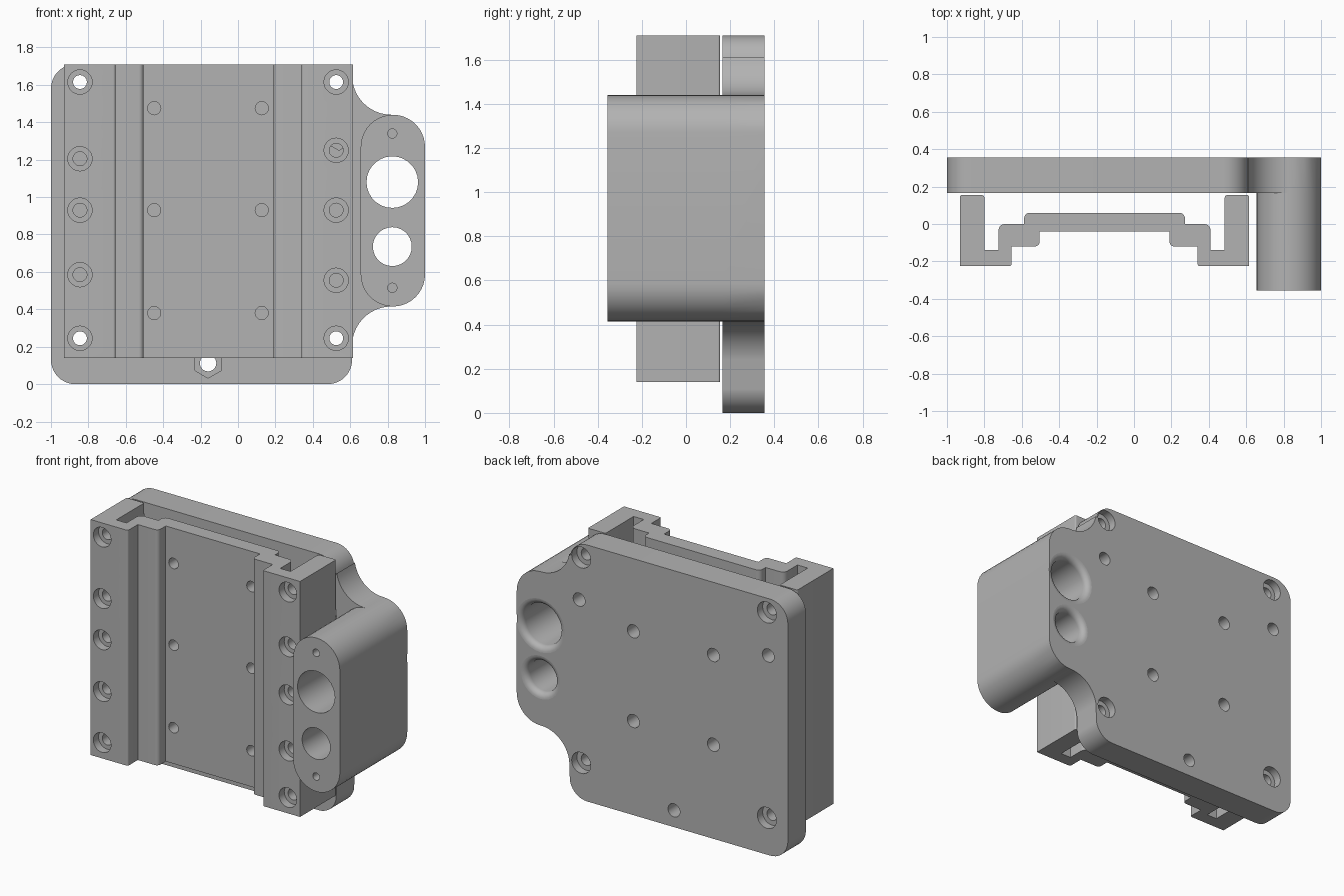
import bpy, bmesh, math
from mathutils import Vector

if "Cube" in bpy.data.objects:
    bpy.data.objects.remove(bpy.data.objects["Cube"], do_unlink=True)

grey = bpy.data.materials.new("machined grey")
grey.use_nodes = True
GREY = (0.45, 0.45, 0.45, 1)
grey.diffuse_color = GREY
grey.node_tree.nodes["Principled BSDF"].inputs["Base Color"].default_value = GREY


def make_object(name, bm):
    bmesh.ops.recalc_face_normals(bm, faces=bm.faces[:])
    mesh = bpy.data.meshes.new(name)
    bm.to_mesh(mesh)
    bm.free()
    mesh.materials.append(grey)
    obj = bpy.data.objects.new(name, mesh)
    bpy.context.collection.objects.link(obj)
    return obj


def extrude(name, points, direction):
    bm = bmesh.new()
    face = bm.faces.new([bm.verts.new(p) for p in points])
    new = bmesh.ops.extrude_face_region(bm, geom=[face])["geom"]
    bmesh.ops.translate(bm, vec=Vector(direction),
                        verts=[v for v in new if isinstance(v, bmesh.types.BMVert)])
    return make_object(name, bm)


def arc(cx, cz, r, start, end, steps=10):
    angles = [math.radians(start + (end - start) * i / steps) for i in range(steps + 1)]
    return [(cx + r * math.cos(a), cz + r * math.sin(a)) for a in angles]


def cutter(spots, profile, sides=28):
    """Closed turned shapes along y, one at each (x, z); profile is (radius, y)."""
    bm = bmesh.new()
    for x, z in spots:
        rings = []
        for r, y in profile:
            turn = [2 * math.pi * i / sides for i in range(sides)]
            rings.append([bm.verts.new((x + r * math.sin(t), y, z + r * math.cos(t)))
                          for t in turn])
        for a, b in zip(rings, rings[1:]):
            for i in range(sides):
                j = (i + 1) % sides
                bm.faces.new((a[i], a[j], b[j], b[i]))
        bm.faces.new(rings[0])
        bm.faces.new(rings[-1])
    return make_object("cutter", bm)


def combine(target, other, operation="DIFFERENCE"):
    mod = target.modifiers.new("combine", "BOOLEAN")
    mod.operation, mod.solver, mod.object = operation, "EXACT", other
    bpy.context.view_layer.objects.active = target
    bpy.ops.object.modifier_apply(modifier=mod.name)
    bpy.data.objects.remove(other, do_unlink=True)


def finish(obj):
    bpy.ops.object.select_all(action="DESELECT")
    obj.select_set(True)
    bpy.context.view_layer.objects.active = obj
    bpy.ops.object.shade_smooth_by_angle(angle=math.radians(30))


PLATE_FRONT, BACK, BLOCK_FRONT = 0.165, 0.355, -0.355
CORNERS = [(x, z) for x in (-0.845, 0.525) for z in (0.245, 1.615)]

# Back plate with rounded corners and a filleted side ear
R = 0.13
ear_top, ear_low = (0.828, 1.268), (0.828, 0.587)
outline = (arc(-1 + R, R, R, 180, 270) + arc(0.48, R, R, 270, 350)
           + arc(0.82, 0.07 + 0.135, 0.21, 170, 90)
           + arc(*ear_low, 0.172, 270, 360) + arc(*ear_top, 0.172, 0, 90)
           + arc(0.82, 1.65, 0.21, 270, 190)
           + arc(0.48, 1.58, R, 10, 90) + arc(-1 + R, 1.58, R, 90, 180))
plate = extrude("back_plate", [(x, PLATE_FRONT, z) for x, z in outline],
                (0, BACK - PLATE_FRONT, 0))

# Deep side block carrying the two bores, merged with the plate
capsule = arc(*ear_low, 0.172, 180, 360, 20) + arc(*ear_top, 0.172, 0, 180, 20)
block = extrude("side_block", [(x, BLOCK_FRONT, z) for x, z in capsule],
                (0, BACK - BLOCK_FRONT, 0))
combine(plate, block, "UNION")

# Bores flare out softly at the back
for z, r in ((1.08, 0.138), (0.735, 0.104)):
    f = 0.04
    flare = [(r + f * (1 - math.cos(a)), BACK - f + f * math.sin(a))
             for a in (math.radians(15 * i) for i in range(7))]
    combine(plate, cutter([(0.825, z)], [(r, -0.5)] + flare + [(r + f, 0.45)]))
combine(plate, cutter([(0.825, 1.34), (0.825, 0.515)],
                      [(0.025, -0.5), (0.025, -0.1)], 16))

# Counterbored corner screws, and bolt holes with hexagonal nut pockets
combine(plate, cutter(CORNERS, [(0.038, 0.1), (0.038, BACK - 0.055),
                                (0.07, BACK - 0.055), (0.07, 0.45)]))
bolts = [(x, z) for x in (-0.45, 0.14) for z in (0.627, 1.225)]
bolts += [(0.54, 1.33), (-0.855, 1.33), (-0.16, 0.112)]
combine(plate, cutter(bolts, [(0.08, 0.1), (0.08, PLATE_FRONT + 0.07)], 6))
combine(plate, cutter(bolts, [(0.044, 0.1), (0.044, 0.45)]))
finish(plate)

# Stepped front carriage: half section (x from the middle, y, corner radius)
MID, LOW, HIGH = -0.1575, 0.14, 1.71
half = [(0.3475, -0.04, 0), (0.3475, -0.12, 0.025), (0.4975, -0.12, 0),
        (0.4975, -0.225, 0.012), (0.7725, -0.225, 0), (0.7725, 0.155, 0.01),
        (0.6425, 0.155, 0.015), (0.6425, -0.14, 0), (0.567, -0.14, 0),
        (0.567, 0.0, 0.035), (0.43, 0.0, 0), (0.43, 0.06, 0.03)]
section = half + [(-x, y, r) for x, y, r in reversed(half)]
points = []
for i, (x, y, r) in enumerate(section):
    p = Vector((x, y))
    if not r:
        points.append(p)
        continue
    before = (Vector(section[i - 1][:2]) - p).normalized()
    after = (Vector(section[(i + 1) % len(section)][:2]) - p).normalized()
    centre = p + (before + after) * r
    for k in range(6):
        a = math.pi / 2 * k / 5
        points.append(centre - after * r * math.cos(a) - before * r * math.sin(a))
carriage = extrude("front_carriage", [(MID + p.x, p.y, LOW) for p in points],
                   (0, 0, HIGH - LOW))

# Counterbored side screws and plain holes in the web
sides = CORNERS + [(-0.845, z) for z in (1.205, 0.93, 0.585)]
sides += [(0.525, z) for z in (1.25, 0.93, 0.555)]
combine(carriage, cutter(sides, [(0.065, -0.4), (0.065, -0.17),
                                 (0.037, -0.17), (0.037, 0.3)]))
web = [(x, z) for x in (-0.448, 0.127) for z in (0.38, 0.93, 1.475)]
combine(carriage, cutter(web, [(0.035, -0.2), (0.035, 0.2)]))
finish(carriage)
